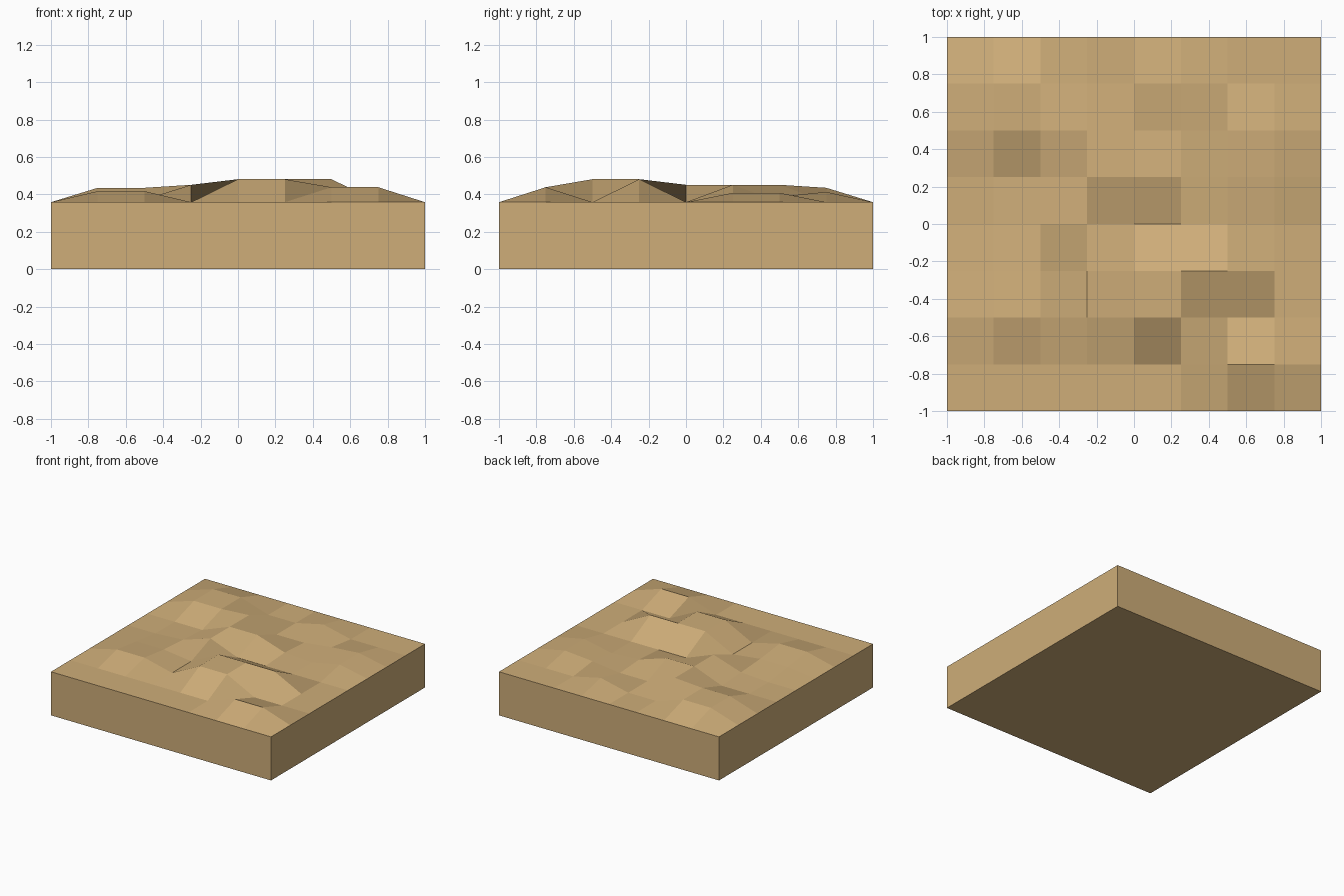
import bpy, bmesh

if "Cube" in bpy.data.objects:
    bpy.data.objects.remove(bpy.data.objects["Cube"])

BASE = 0.358   # rim height of the slab
N = 8          # tiles per side
STEP = 2 / N

# Rises above the rim, in hundredths; rows run front to back, columns left to right
BUMPS = [
    (0,   0,   0,   0,    0,    8,    8),
    (5.9, 5.9, 0,   12.3, 12.3, 0,    0),
    (3,   3,   0,   12.3, 12.3, 12.3, 0),
    (0,   1.5, 9.3, 0,    0,    0,    0),
    (0,   0,   9.3, 9.3,  1.5,  0,    5),
    (7.7, 7.7, 9.3, 0,    0,    3,    5),
    (7.7, 7.7, 0,   0,    5.5,  0,    0),
]


def height(i, j):
    inside = 0 < i < N and 0 < j < N
    return BASE + (BUMPS[j - 1][i - 1] / 100 if inside else 0)


sand = bpy.data.materials.new("sand")
sand.diffuse_color = (0.62, 0.42, 0.19, 1)
sand.use_nodes = True
sand.node_tree.nodes["Principled BSDF"].inputs["Base Color"].default_value = sand.diffuse_color

bm = bmesh.new()

# Uneven top made of flat tiles
grid = [[bm.verts.new((-1 + i * STEP, -1 + j * STEP, height(i, j)))
         for i in range(N + 1)] for j in range(N + 1)]
for j in range(N):
    for i in range(N):
        bm.faces.new((grid[j][i + 1], grid[j + 1][i + 1],
                      grid[j + 1][i], grid[j][i]))

# Straight walls and flat underside
corners = [bm.verts.new((x, y, 0)) for x, y in ((-1, -1), (1, -1), (1, 1), (-1, 1))]
rims = [
    [grid[0][i] for i in range(N + 1)],
    [grid[j][N] for j in range(N + 1)],
    [grid[N][i] for i in range(N, -1, -1)],
    [grid[j][0] for j in range(N, -1, -1)],
]
for k, rim in enumerate(rims):
    bm.faces.new([corners[k], corners[(k + 1) % 4]] + rim[::-1])
bm.faces.new(corners[::-1])

mesh = bpy.data.meshes.new("sand_block")
bm.to_mesh(mesh)
bm.free()
mesh.materials.append(sand)
block = bpy.data.objects.new("sand_block", mesh)
bpy.context.collection.objects.link(block)
